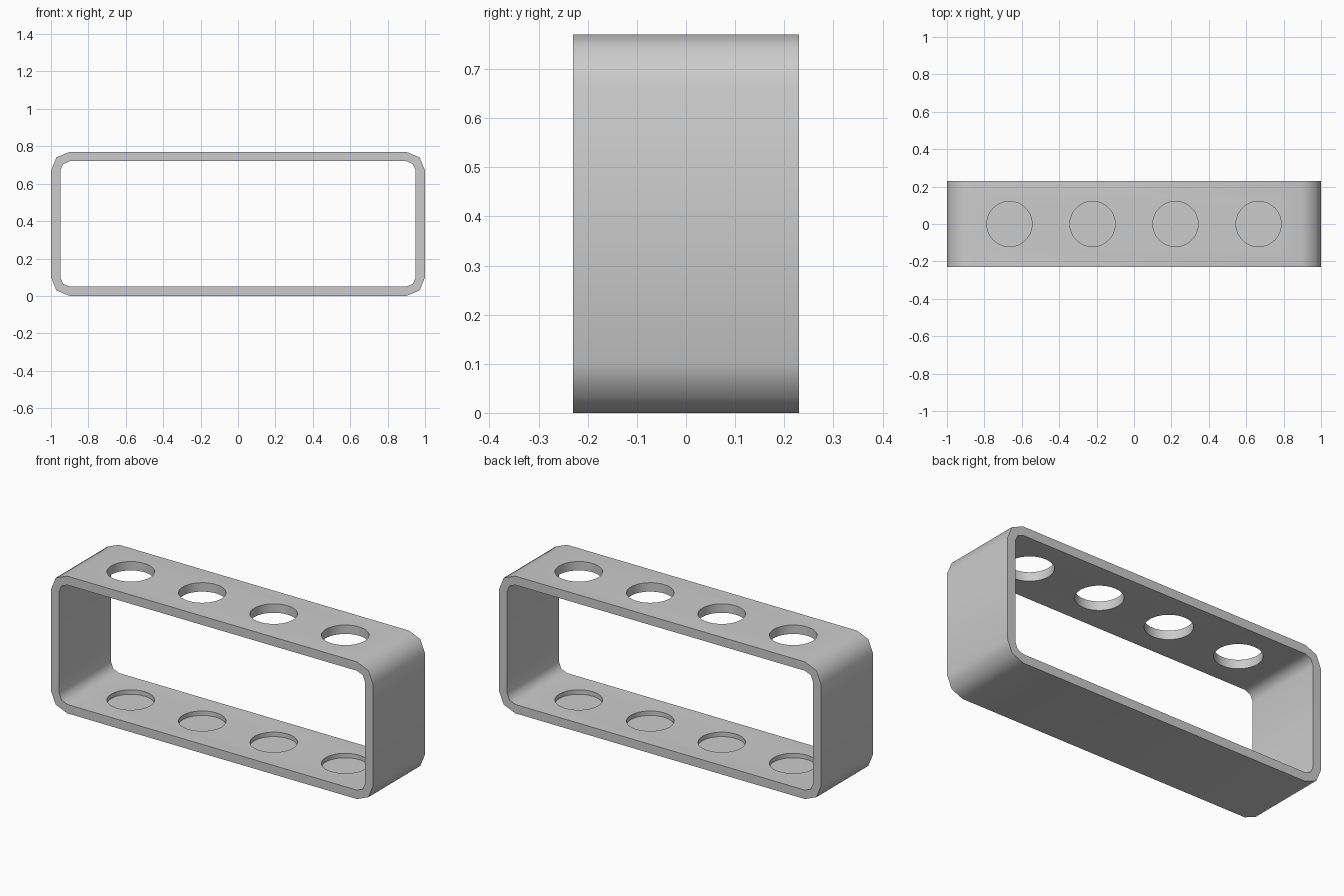
import bpy, bmesh
from math import sin, cos, pi, radians

if "Cube" in bpy.data.objects:
    bpy.data.objects.remove(bpy.data.objects["Cube"])

W, H, D, T, R = 1.0, 0.77, 0.23, 0.05, 0.10   # half width, height, half depth, wall, corner radius


def rounded_rect(inset):
    """Rectangle in x/z with two-segment rounded corners."""
    r = R - inset
    pts = []
    for i, (sx, sz) in enumerate([(1, 1), (-1, 1), (-1, -1), (1, -1)]):
        cx, cz = sx * (W - R), H / 2 + sz * (H / 2 - R)
        for k in range(3):
            a = i * pi / 2 + k * pi / 4
            pts.append((cx + r * cos(a), cz + r * sin(a)))
    return pts


# rectangular tube frame
bm = bmesh.new()
rings = [[bm.verts.new((x, y, z)) for x, z in rounded_rect(i)]
         for i, y in ((0, -D), (0, D), (T, D), (T, -D))]
n = len(rings[0])
for a, b in zip(rings, rings[1:] + rings[:1]):
    for k in range(n):
        m = (k + 1) % n
        bm.faces.new((a[k], a[m], b[m], b[k]))
bmesh.ops.recalc_face_normals(bm, faces=bm.faces)
mesh = bpy.data.meshes.new("rack_frame")
bm.to_mesh(mesh)
bm.free()
frame = bpy.data.objects.new("rack_frame", mesh)
bpy.context.collection.objects.link(frame)

# four holes through the top, with matching shallow recesses in the base
floor_z, top_z = 0.025, 1.0
cutters = []
for i in range(4):
    bpy.ops.mesh.primitive_cylinder_add(
        vertices=48, radius=0.121, depth=top_z - floor_z,
        location=((i - 1.5) * 0.444, 0, (top_z + floor_z) / 2))
    cutter = bpy.context.object
    cutter.name = f"hole_cutter_{i + 1}"
    cutter.hide_render = True
    cutters.append(cutter)

bpy.ops.object.select_all(action='DESELECT')
frame.select_set(True)
bpy.context.view_layer.objects.active = frame
for cutter in cutters:
    mod = frame.modifiers.new("hole", 'BOOLEAN')
    mod.operation = 'DIFFERENCE'
    mod.solver = 'EXACT'
    mod.object = cutter
    bpy.ops.object.modifier_apply(modifier=mod.name)
for cutter in cutters:
    bpy.data.objects.remove(cutter, do_unlink=True)

bpy.ops.object.shade_smooth_by_angle(angle=radians(50))
